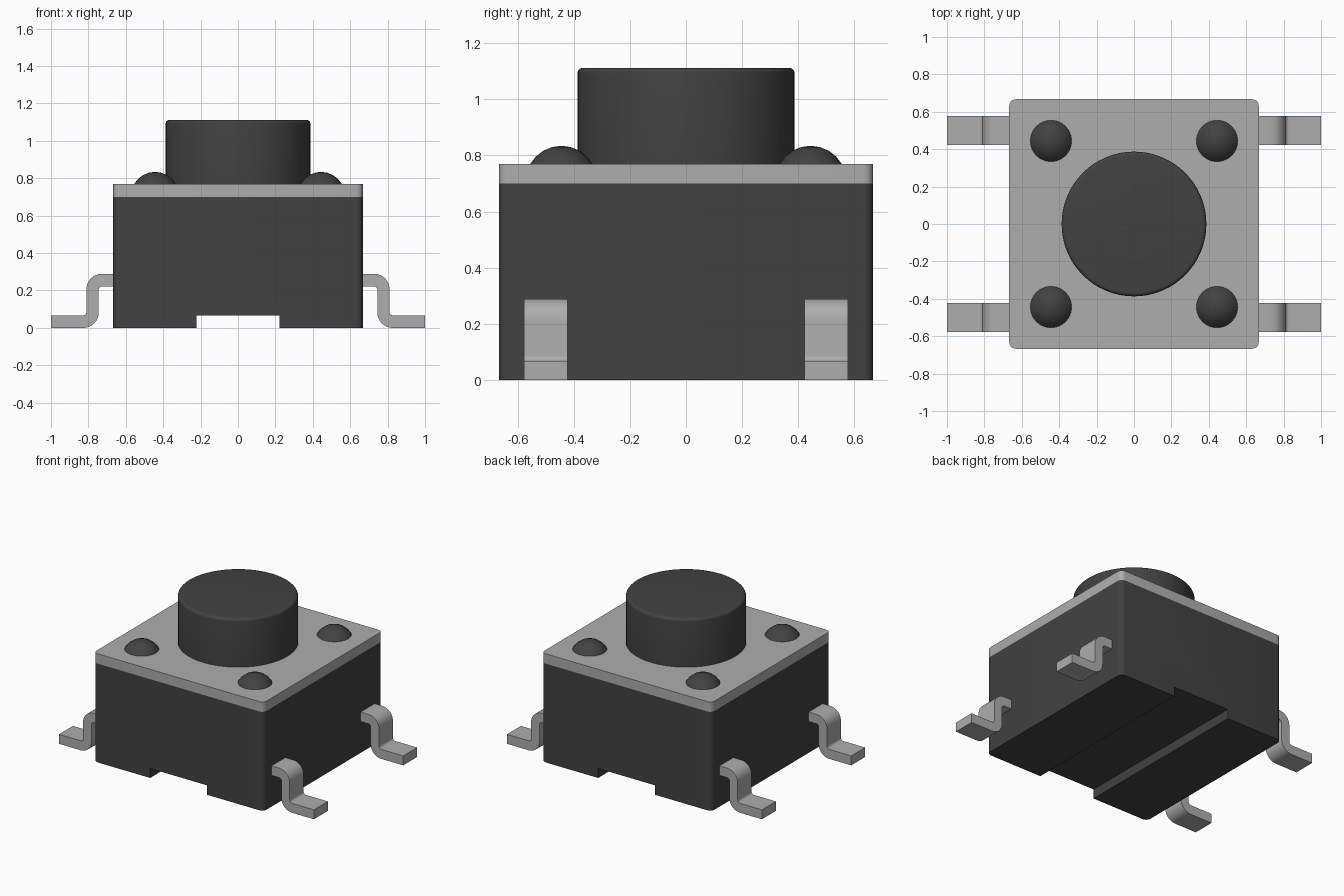
import bpy, bmesh, math
from mathutils import Vector

if "Cube" in bpy.data.objects:
    bpy.data.objects.remove(bpy.data.objects["Cube"], do_unlink=True)


def make_material(name, value):
    mat = bpy.data.materials.new(name)
    mat.use_nodes = True
    colour = (value, value, value, 1)
    mat.diffuse_color = colour
    mat.node_tree.nodes["Principled BSDF"].inputs["Base Color"].default_value = colour
    return mat


plastic = make_material("black plastic", 0.054)
metal = make_material("grey metal", 0.42)


def finish(name, bm, mat, angle=35):
    bmesh.ops.recalc_face_normals(bm, faces=bm.faces)
    mesh = bpy.data.meshes.new(name)
    bm.to_mesh(mesh)
    bm.free()
    mesh.materials.append(mat)
    obj = bpy.data.objects.new(name, mesh)
    bpy.context.collection.objects.link(obj)
    bpy.ops.object.select_all(action="DESELECT")
    obj.select_set(True)
    bpy.context.view_layer.objects.active = obj
    bpy.ops.object.shade_smooth_by_angle(angle=math.radians(angle))
    return obj


def extrude_y(profile, y0, y1):
    """Solid made from an x-z outline swept along y."""
    bm = bmesh.new()
    face = bm.faces.new([bm.verts.new((x, y0, z)) for x, z in profile])
    new = bmesh.ops.extrude_face_region(bm, geom=[face])["geom"]
    verts = [g for g in new if isinstance(g, bmesh.types.BMVert)]
    bmesh.ops.translate(bm, verts=verts, vec=(0, y1 - y0, 0))
    return bm


def round_corners(bm, half, radius):
    """Round the four outer upright edges."""
    edges = [e for e in bm.edges
             if all(abs(v.co.x) > half - 0.001 for v in e.verts)
             and abs(e.verts[0].co.z - e.verts[1].co.z) > 0.01]
    bmesh.ops.bevel(bm, geom=edges, offset=radius, segments=5,
                    profile=0.5, affect="EDGES")


def lathe(name, profile, centre, sides, mat, angle):
    """Turn an r-z profile around an upright axis."""
    bm = bmesh.new()
    rings = []
    for r, z in profile:
        turns = [2 * math.pi * i / sides for i in range(sides)]
        rings.append([bm.verts.new((centre[0] + r * math.cos(t),
                                    centre[1] + r * math.sin(t), z)) for t in turns])
    for low, high in zip(rings, rings[1:]):
        for i in range(sides):
            j = (i + 1) % sides
            bm.faces.new((low[i], low[j], high[j], high[i]))
    bm.faces.new(rings[0])
    bm.faces.new(rings[-1])
    return finish(name, bm, mat, angle)


def arc(cx, cz, r, start, end, steps=8):
    angles = [math.radians(start + (end - start) * i / steps) for i in range(steps + 1)]
    return [(cx + r * math.cos(a), cz + r * math.sin(a)) for a in angles]


HALF, BODY_TOP, PLATE_TOP = 0.667, 0.70, 0.77

# Housing with a channel across its underside
right = [(0.222, 0.067), (0.222, 0), (HALF, 0), (HALF, BODY_TOP)]
body = extrude_y(right + [(-x, z) for x, z in reversed(right)], -HALF, HALF)
round_corners(body, HALF, 0.035)
finish("housing", body, plastic)

# Cover plate
plate = extrude_y([(-HALF, BODY_TOP), (HALF, BODY_TOP),
                   (HALF, PLATE_TOP), (-HALF, PLATE_TOP)], -HALF, HALF)
round_corners(plate, HALF, 0.035)
finish("cover_plate", plate, metal)

# Push button with a rounded rim
lathe("push_button", [(0.387, PLATE_TOP - 0.01)] + arc(0.367, 1.092, 0.02, 0, 90, 5),
      (0, 0), 64, plastic, 35)

# Domed rivets and bent legs, one of each per corner
S_OUTLINE = ([(0.64, 0.289)] + arc(0.728, 0.207, 0.082, 90, 0)
             + arc(0.829, 0.086, 0.019, 180, 270)
             + [(1, 0.067), (1, 0)]
             + arc(0.827, 0.082, 0.082, 270, 180)
             + arc(0.726, 0.203, 0.019, 0, 90) + [(0.64, 0.222)])

for side, sx in (("left", 1), ("right", -1)):
    for end, sy in (("front", -1), ("back", 1)):
        cap = [(0.128 * math.sin(math.radians(a)),
                0.706 + 0.128 * math.cos(math.radians(a))) for a in (60, 45, 30, 15, 1)]
        lathe(f"{end}_{side}_rivet", cap, (sx * 0.444, sy * 0.444), 24, plastic, 40)
        leg = extrude_y([(sx * x, z) for x, z in S_OUTLINE], sy * 0.422, sy * 0.578)
        finish(f"{end}_{side}_leg", leg, metal)
